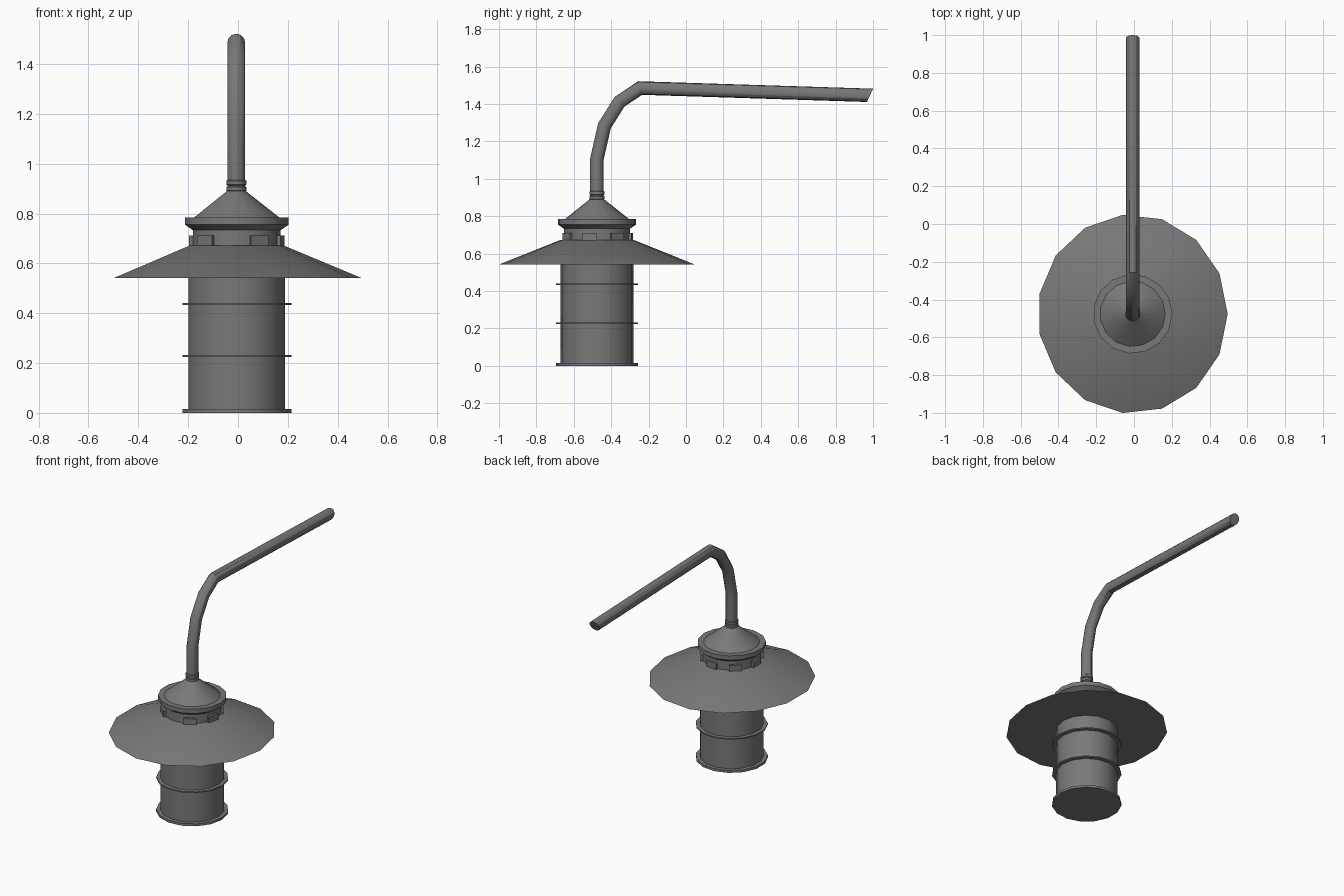
import bpy, bmesh, math
from mathutils import Vector

if "Cube" in bpy.data.objects:
    bpy.data.objects.remove(bpy.data.objects["Cube"])

CX, CY, N = -0.007, -0.476, 15      # lamp axis and number of sides

grey = bpy.data.materials.new("dark_grey_metal")
grey.diffuse_color = (0.19, 0.19, 0.19, 1)
grey.use_nodes = True
grey.node_tree.nodes["Principled BSDF"].inputs["Base Color"].default_value = grey.diffuse_color


def finish(name, bm, smooth=True):
    bmesh.ops.recalc_face_normals(bm, faces=bm.faces)
    me = bpy.data.meshes.new(name)
    bm.to_mesh(me)
    bm.free()
    me.materials.append(grey)
    ob = bpy.data.objects.new(name, me)
    bpy.context.collection.objects.link(ob)
    if smooth:
        bpy.ops.object.select_all(action='DESELECT')
        ob.select_set(True)
        bpy.context.view_layer.objects.active = ob
        bpy.ops.object.shade_smooth_by_angle(angle=math.radians(30))
    return ob


def bridge(bm, rings):
    # skin consecutive rings and cap both ends
    for a, b in zip(rings, rings[1:]):
        n = len(a)
        for i in range(n):
            bm.faces.new((a[i], a[(i + 1) % n], b[(i + 1) % n], b[i]))
    bm.faces.new(rings[0])
    bm.faces.new(rings[-1])


def lathe(name, profile, sides=N, ystretch=1.0):
    bm = bmesh.new()
    rings = []
    for r, z in profile:
        rings.append([bm.verts.new((CX + r * math.cos(2 * math.pi * i / sides),
                                    CY + r * ystretch * math.sin(2 * math.pi * i / sides), z))
                      for i in range(sides)])
    bridge(bm, rings)
    return finish(name, bm)


# Lamp body with base flange and two thin bands
lathe("lamp_body", [(0.196, 0.01), (0.196, 0.56)])
lathe("base_flange", [(0.221, 0), (0.221, 0.016)])
for k, z in enumerate((0.228, 0.436)):
    lathe(f"body_band_{k + 1}", [(0.221, z - 0.004), (0.221, z + 0.004)])

# Wide shade, slightly longer front to back
lathe("shade", [(0.503, 0.541), (0.19, 0.672)], ystretch=1.048)

# Neck, flared collar and conical cap
lathe("neck", [(0.178, 0.66), (0.178, 0.745)])
lathe("collar", [(0.178, 0.733), (0.21, 0.755), (0.21, 0.784), (0.178, 0.784)])
lathe("cap_cone", [(0.178, 0.78), (0.036, 0.892)])

# Blocks around the neck, on every second side with one gap at the front
bm = bmesh.new()
for start in (-24, 24, 72, 120, 168, 216, 288):
    rings = []
    for z in (0.662, 0.711):
        rings.append([bm.verts.new((CX + r * math.cos(math.radians(a)),
                                    CY + r * math.sin(math.radians(a)), z))
                      for r, a in ((0.165, start), (0.194, start),
                                   (0.194, start + 24), (0.165, start + 24))])
    if start != 336:
        bridge(bm, rings)
finish("neck_blocks", bm, smooth=False)

# Small rings at the foot of the arm
for k, z in enumerate((0.899, 0.924)):
    lathe(f"arm_ring_{k + 1}", [(0.036, z - 0.011), (0.041, z - 0.007),
                                (0.041, z + 0.007), (0.036, z + 0.011)])

# Bent arm tube: each ring is slid along its segment onto the mitre plane
path = [Vector((CX, y, z)) for y, z in
        ((CY, 0.885), (CY, 1.107), (-0.436, 1.283), (-0.355, 1.412),
         (-0.246, 1.485), (0.984, 1.446))]
bm = bmesh.new()
SIDES = 12
ring = [path[0] + Vector((0.036 * math.cos(2 * math.pi * i / SIDES),
                          0.036 * math.sin(2 * math.pi * i / SIDES), 0))
        for i in range(SIDES)]
rings = [[bm.verts.new(v) for v in ring]]
for i in range(1, len(path)):
    d = (path[i] - path[i - 1]).normalized()
    if i < len(path) - 1:
        n = (d + (path[i + 1] - path[i]).normalized()).normalized()
    else:
        n = Vector((0, 0.058, -0.027)).normalized()
    ring = [v + d * ((path[i] - v).dot(n) / d.dot(n)) for v in ring]
    rings.append([bm.verts.new(v) for v in ring])
bridge(bm, rings)
finish("bent_arm", bm)
